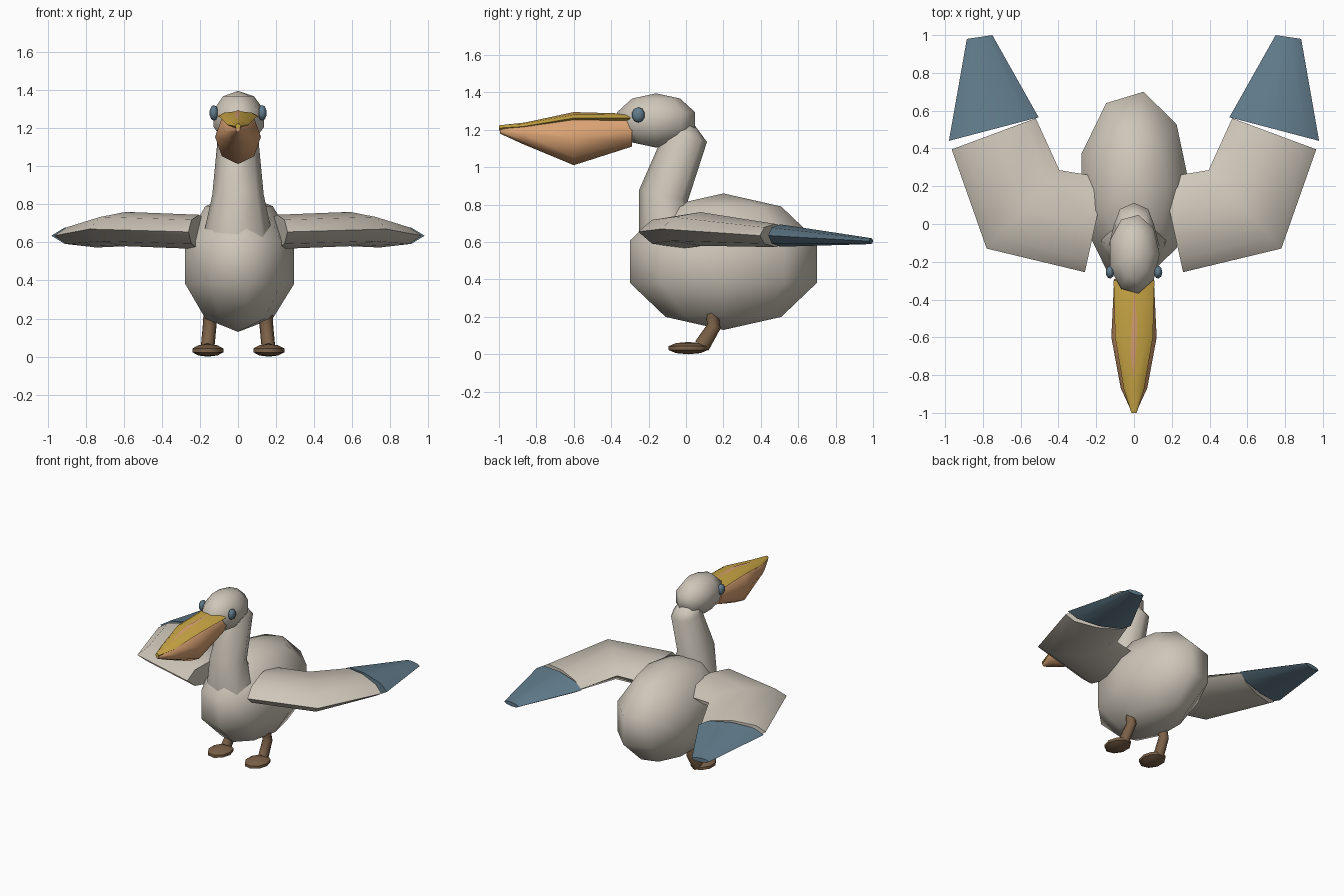
import bpy, bmesh
from math import sin, cos, pi, radians
from mathutils import Vector

cube = bpy.data.objects.get("Cube")
if cube:
    bpy.data.objects.remove(cube)


def material(name, rgb):
    mat = bpy.data.materials.new(name)
    mat.use_nodes = True
    mat.diffuse_color = (*rgb, 1)
    mat.node_tree.nodes["Principled BSDF"].inputs["Base Color"].default_value = (*rgb, 1)
    return mat


cream = material("cream plumage", (0.62, 0.57, 0.49))
slate = material("slate blue", (0.12, 0.20, 0.26))
orange = material("pouch orange", (0.70, 0.36, 0.17))
yellow = material("bill yellow", (0.60, 0.39, 0.06))
brown = material("leg brown", (0.20, 0.12, 0.065))
parts = []


def ring(center, u, v, sides):
    """Ellipse with half axes u and v."""
    c, u, v = Vector(center), Vector(u), Vector(v)
    turn = [2 * pi * i / sides for i in range(sides)]
    return [c + u * cos(a) + v * sin(a) for a in turn]


def loft(name, rings, mat):
    """Skin a row of equal rings and close both ends."""
    bm = bmesh.new()
    rows = [[bm.verts.new(p) for p in r] for r in rings]
    n = len(rows[0])
    for a, b in zip(rows, rows[1:]):
        for i in range(n):
            j = (i + 1) % n
            bm.faces.new((a[i], a[j], b[j], b[i]))
    bm.faces.new(rows[0])
    bm.faces.new(rows[-1])
    bmesh.ops.remove_doubles(bm, verts=bm.verts, dist=1e-5)
    bmesh.ops.recalc_face_normals(bm, faces=bm.faces)
    mesh = bpy.data.meshes.new(name)
    bm.to_mesh(mesh)
    bm.free()
    mesh.materials.append(mat)
    obj = bpy.data.objects.new(name, mesh)
    bpy.context.collection.objects.link(obj)
    parts.append(obj)
    return obj


def ball(name, center, size, mat, sides=9, bands=5):
    """Low-poly ellipsoid with its poles up and down."""
    c, (rx, ry, rz) = Vector(center), size
    rings = []
    for k in range(bands + 1):
        a = pi * k / bands
        s = max(sin(a), 1e-7)
        rings.append(ring(c + Vector((0, 0, rz * cos(a))), (rx * s, 0, 0), (0, ry * s, 0), sides))
    return loft(name, rings, mat)


# Body and head
ball("body", (0, 0.2, 0.495), (0.31, 0.534, 0.365), cream)
ball("head", (0, -0.16, 1.25), (0.143, 0.222, 0.145), cream)

# Neck: y, z, half width, then the tilt of the ring towards the back
neck = [(-0.07, 0.60, 0.19, 0.18, 0), (-0.12, 0.85, 0.135, 0.13, -0.03),
        (0, 1.165, 0.105, 0.112, -0.03), (-0.05, 1.22, 0.08, 0.1, 0.0)]
loft("neck", [ring((0, y, z), (w, 0, 0), (0, dy, dz), 8) for y, z, w, dy, dz in neck], cream)


# Bill: y, z, half width, half height
def bill(name, rows, mat):
    loft(name, [ring((0, y, z), (w, 0, 0), (0, 0, h), 8) for y, z, w, h in rows], mat)


bill("bill_pouch", [(-0.29, 1.198, 0.105, 0.088), (-0.6, 1.153, 0.12, 0.142),
                    (-0.87, 1.18, 0.07, 0.057), (-0.995, 1.195, 0.012, 0.015)], orange)
bill("upper_bill", [(-0.3, 1.263, 0.108, 0.024), (-0.6, 1.263, 0.1, 0.026),
                    (-0.87, 1.218, 0.055, 0.02), (-1.0, 1.21, 0.014, 0.014)], yellow)


# Wing sections: front edge, back edge, height, half thickness
def wing_part(name, side, rows, mat):
    rings = []
    for (x1, y1), (x2, y2), z, h in rows:
        center = (side * (x1 + x2) / 2, (y1 + y2) / 2, z)
        rings.append(ring(center, (side * (x1 - x2) / 2, (y1 - y2) / 2, 0), (0, 0, h), 8))
    loft(name, rings, mat)


for label, side in (("left", 1), ("right", -1)):
    wing_part(label + "_wing", side, [
        ((0.26, -0.255), (0.15, 0.245), 0.655, 0.09),
        ((0.78, -0.13), (0.395, 0.285), 0.67, 0.09),
        ((0.965, 0.395), (0.52, 0.56), 0.635, 0.062)], cream)
    wing_part(label + "_wing_tip", side, [
        ((0.98, 0.44), (0.505, 0.565), 0.635, 0.06),
        ((0.885, 0.98), (0.75, 1.0), 0.605, 0.016)], slate)
    ball(label + "_eye", (side * 0.127, -0.255, 1.28), (0.024, 0.036, 0.041), slate)

    # Bent leg and flat foot
    leg = [(0.145, 0.135, 0.23, -0.01), (0.15, 0.15, 0.15, 0.012), (0.16, 0.085, 0.045, 0.025)]
    loft(label + "_leg", [ring((side * x, y, z), (0.036, 0, 0), (0, 0.035, -t), 8)
                          for x, y, z, t in leg], brown)
    ball(label + "_foot", (side * 0.16, 0.012, 0.033), (0.088, 0.113, 0.033), brown)

# Smooth shading with sharp rims
bpy.ops.object.select_all(action="DESELECT")
for obj in parts:
    obj.select_set(True)
bpy.context.view_layer.objects.active = parts[0]
bpy.ops.object.shade_smooth_by_angle(angle=radians(60))
